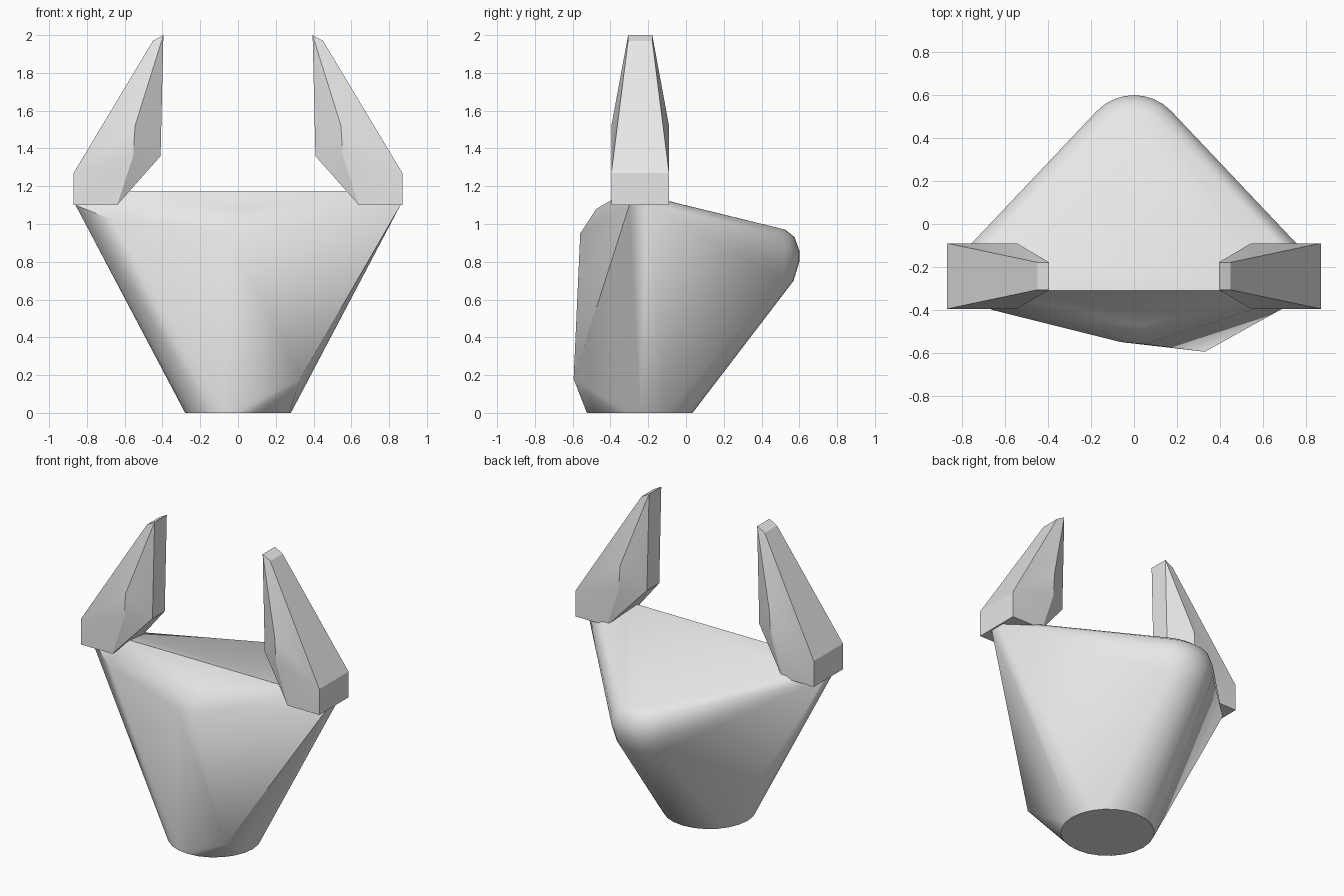
import bpy, bmesh, math

cube = bpy.data.objects.get("Cube")
if cube:
    bpy.data.objects.remove(cube, do_unlink=True)

# Single grey material
grey = bpy.data.materials.new("light_grey")
grey.use_nodes = True
grey.diffuse_color = (0.8, 0.8, 0.8, 1)
grey.node_tree.nodes["Principled BSDF"].inputs["Base Color"].default_value = (0.8, 0.8, 0.8, 1)


def hull_part(name, points, smooth_angle):
    """Faceted solid wrapped around a few key points."""
    bm = bmesh.new()
    for p in points:
        bm.verts.new(p)
    res = bmesh.ops.convex_hull(bm, input=bm.verts[:])
    junk = {g for g in res["geom_interior"] + res["geom_unused"]
            if isinstance(g, bmesh.types.BMVert)}
    bmesh.ops.delete(bm, geom=list(junk), context="VERTS")
    bmesh.ops.dissolve_limit(bm, angle_limit=math.radians(1),
                             verts=bm.verts[:], edges=bm.edges[:])
    bmesh.ops.recalc_face_normals(bm, faces=bm.faces[:])
    mesh = bpy.data.meshes.new(name)
    bm.to_mesh(mesh)
    bm.free()
    mesh.materials.append(grey)
    obj = bpy.data.objects.new(name, mesh)
    bpy.context.collection.objects.link(obj)
    bpy.ops.object.select_all(action="DESELECT")
    obj.select_set(True)
    bpy.context.view_layer.objects.active = obj
    bpy.ops.object.shade_smooth_by_angle(angle=math.radians(smooth_angle))
    return obj


# Body: round foot
body = []
for i in range(24):
    a = math.tau * i / 24
    body.append((0.28 * math.cos(a), -0.245 + 0.28 * math.sin(a), 0))

# Rounded back corner: (radius, height, slope towards the front)
for r, z, slope in ((0.165, 0.97, 0.25), (0.215, 0.93, 0.25), (0.24, 0.86, 0.2),
                    (0.24, 0.80, 0), (0.21, 0.70, 0)):
    for i in range(9):
        a = math.radians(43.6 + 92.8 * i / 8)
        y = 0.36 + r * math.sin(a)
        body.append((r * math.cos(a), y, z + slope * (0.36 + r - y)))

# Side corners and front top ridge
for s in (-1, 1):
    body += [(s * 0.86, -0.20, 1.1), (s * 0.86, -0.30, 1.1),
             (s * 0.72, -0.14, 1.132), (s * 0.66, -0.31, 1.175)]

# Nose, brow, left bevel and off-centre chin
body += [(-0.06, -0.55, 0.95), (0.05, -0.56, 0.95),
         (-0.2, -0.47, 1.07), (0.05, -0.475, 1.08),
         (-0.66, -0.40, 1.02), (0.33, -0.595, 0.18)]
hull_part("body", body, 35)

# Horns: mirrored pair of tapered spikes
for s, name in ((1, "left_horn"), (-1, "right_horn")):
    pts = []
    for side in (-1, 1):
        wide = -0.2425 + side * 0.1525
        thin = -0.2425 + side * 0.064
        pts += [(s * x, wide, z) for x, z in
                ((0.64, 1.1), (0.87, 1.1), (0.87, 1.27), (0.555, 1.36), (0.545, 1.52))]
        pts += [(s * x, thin, z) for x, z in
                ((0.41, 1.36), (0.395, 2.0), (0.45, 1.97))]
    hull_part(name, pts, 25)
